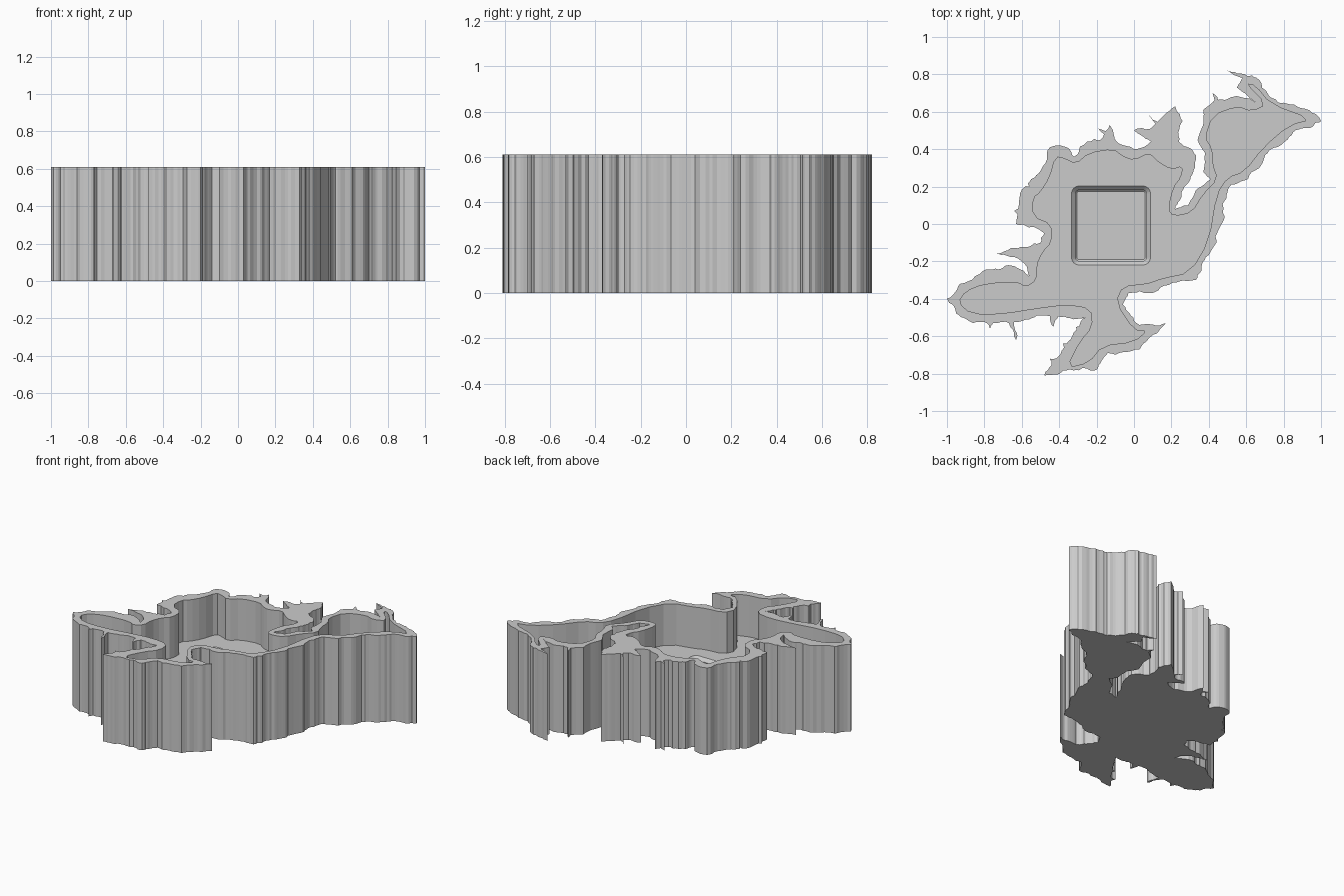
import bpy, bmesh, math, random
from mathutils import Vector

if "Cube" in bpy.data.objects:
    bpy.data.objects.remove(bpy.data.objects["Cube"])

random.seed(4)
TOP, FLOOR = 0.61, 0.32

# Coastline of the tray, clockwise from the west tip
coast = [
    (-1.0, -.40), (-.93, -.32), (-.85, -.28), (-.67, -.22), (-.59, -.25), (-.56, -.28),
    (-.60, -.20), (-.74, -.16), (-.62, -.13), (-.50, -.10), (-.48, -.05), (-.63, 0),
    (-.61, .16), (-.55, .24), (-.51, .27), (-.45, .41), (-.36, .41), (-.32, .36),
    (-.25, .44), (-.18, .45), (-.13, .53), (-.08, .43), (0, .40), (.09, .44), (0, .50),
    (.09, .51), (.15, .57), (.22, .63), (.26, .55), (.24, .44), (.33, .37), (.32, .29),
    (.27, .20), (.22, .08), (.29, .10), (.33, .18), (.41, .24), (.37, .28), (.38, .38),
    (.34, .45), (.37, .53), (.37, .61), (.43, .66), (.53, .68), (.65, .65), (.55, .73),
    (.58, .78), (.50, .82), (.67, .77), (.77, .65), (.98, .58), (1.0, .55), (.85, .49),
    (.72, .39), (.61, .24), (.52, .21), (.44, -.10), (.33, -.30), (.16, -.33),
    (.08, -.37), (-.03, -.37), (-.06, -.43), (.03, -.54), (.17, -.53), (.03, -.67),
    (-.14, -.69), (-.20, -.78), (-.48, -.81), (-.33, -.60), (-.26, -.50), (-.52, -.49),
    (-.67, -.53), (-.86, -.53), (-.95, -.48)]

# Narrow headlands: position of each tip
headlands = [(.08, .58), (-.63, -.62), (-.45, -.72), (-.43, -.55), (-.31, -.55),
             (-.38, -.64), (-.77, -.56), (-.19, .51), (-.64, .07), (.42, .70), (-.56, .20)]

# Edge of the hollow inside the walls
hollow = [
    (-.94, -.42), (-.90, -.36), (-.80, -.32), (-.62, -.31), (-.58, -.34), (-.52, -.30),
    (-.52, -.22), (-.49, -.15), (-.44, -.10), (-.44, 0), (-.54, .04), (-.54, .14),
    (-.50, .17), (-.45, .25), (-.42, .36), (-.37, .35), (-.31, .32), (-.24, .38),
    (-.11, .40), (-.06, .36), (0, .34), (.08, .38), (.13, .33), (.20, .29), (.26, .31),
    (.25, .25), (.21, .20), (.18, .08), (.21, .04), (.31, .06), (.37, .16), (.45, .24),
    (.42, .32), (.42, .40), (.38, .46), (.42, .58), (.55, .63), (.63, .60), (.71, .64),
    (.60, .75), (.65, .74), (.73, .64), (.95, .56), (.83, .53), (.69, .41), (.59, .28),
    (.50, .25), (.44, .16), (.40, -.09), (.30, -.26), (.15, -.29), (.07, -.32),
    (-.06, -.33), (-.10, -.42), (0, -.57), (.07, -.57), (0, -.63), (-.17, -.65),
    (-.24, -.74), (-.36, -.77), (-.29, -.63), (-.22, -.55), (-.23, -.45), (-.36, -.43),
    (-.52, -.45), (-.70, -.48), (-.87, -.48)]


def pairs(pts):
    return list(zip(pts, pts[1:] + pts[:1]))


def add_headland(pts, tip):
    """Pull a thin wedge out of the nearest coast edge."""
    best = None
    for i, (a, b) in enumerate(pairs(pts)):
        d = b - a
        t = min(.9, max(.1, (tip - a).dot(d) / d.length_squared))
        gap = (tip - a - d * t).length
        if best is None or gap < best[0]:
            best = (gap, i, a, d, t)
    _, i, a, d, t = best
    w = min(.022 / d.length, .09)
    pts[i + 1:i + 1] = [a + d * (t - w), tip, a + d * (t + w)]


def ragged(a, b):
    """Split an edge with small random offsets; the south-east coast is smoother."""
    d = b - a
    if d.length < .026:
        return [a]
    side = Vector((-d.y, d.x)).normalized()
    rough = .05 if side.x < -.5 and a.x > -.1 else .15
    m = a + d * random.uniform(.4, .6) + side * random.uniform(-1, 1) * min(rough * d.length, .013)
    return ragged(a, m) + ragged(m, b)


def rounded_square(half, radius):
    """Outline of the socket, centred in the floor."""
    pts = []
    for k in range(4):
        for s in range(7):
            ang = math.radians(90 * k + 15 * s)
            cx, cy = (half - radius) * (1, -1, -1, 1)[k], (half - radius) * (1, 1, -1, -1)[k]
            pts.append(Vector((-.123 + cx + radius * math.cos(ang),
                               -.008 + cy + radius * math.sin(ang))))
    return pts


outer = [Vector(p) for p in coast]
for tip in headlands:
    add_headland(outer, Vector(tip))
outer = [p for a, b in pairs(outer) for p in ragged(a, b)]
inner = [Vector(p) for p in hollow]
inner = [q for a, b in pairs(inner) for q in (a.lerp(b, .25), a.lerp(b, .75))]

bm = bmesh.new()


def ring(pts, z):
    verts = [bm.verts.new((p.x, p.y, z)) for p in pts]
    return verts, [bm.edges.new(e) for e in pairs(verts)]


def wall(r1, r2):
    for (a, b), (c, d) in zip(pairs(r1[0]), pairs(r2[0])):
        bm.faces.new((a, b, d, c))


def cap(*rings):
    bmesh.ops.triangle_fill(bm, edges=[e for r in rings for e in r[1]],
                            use_beauty=True, normal=(0, 0, 1))


# Underside, outer wall, rim and inner wall
base, rim = ring(outer, 0), ring(outer, TOP)
lip, floor = ring(inner, TOP), ring(inner, FLOOR)
cap(base)
wall(base, rim)
cap(rim, lip)
wall(lip, floor)

# Floor with a stepped, chamfered square socket
steps = [ring(rounded_square(h, r), FLOOR - dz) for h, r, dz in
         ((.211, .040, 0), (.1895, .0185, .0215), (.1895, .0185, .0395), (.1825, .0115, .0465))]
cap(floor, steps[0])
for s1, s2 in zip(steps, steps[1:]):
    wall(s1, s2)
cap(steps[-1])
bmesh.ops.recalc_face_normals(bm, faces=bm.faces)

mesh = bpy.data.meshes.new("island_tray")
bm.to_mesh(mesh)
bm.free()
tray = bpy.data.objects.new("island_tray", mesh)
bpy.context.collection.objects.link(tray)
grey = bpy.data.materials.new("light grey")
grey.diffuse_color = (.6, .6, .6, 1)
grey.use_nodes = True
grey.node_tree.nodes["Principled BSDF"].inputs["Base Color"].default_value = grey.diffuse_color
mesh.materials.append(grey)
